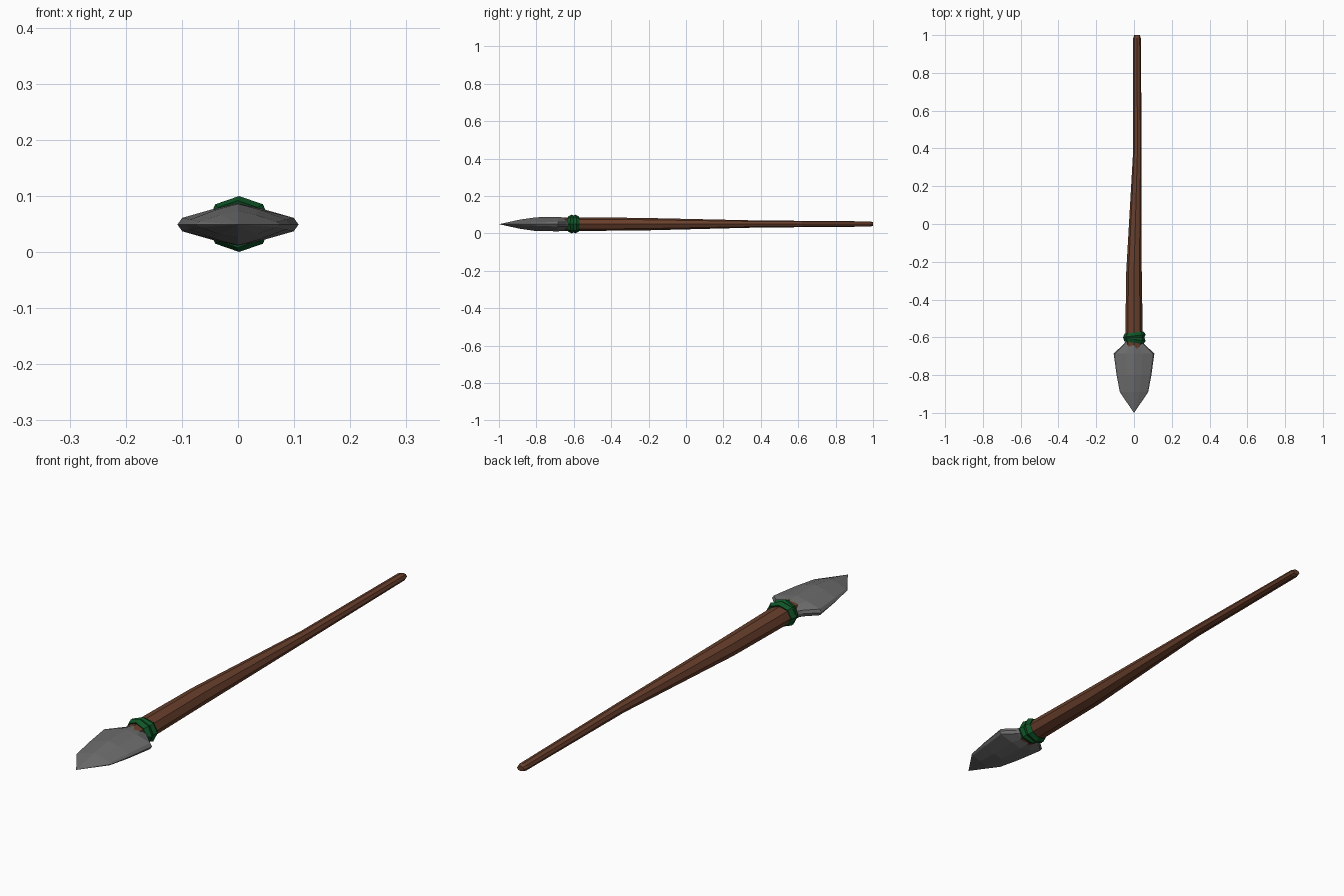
import bpy, bmesh, math

if "Cube" in bpy.data.objects:
    bpy.data.objects.remove(bpy.data.objects["Cube"])

def material(name, color):
    m = bpy.data.materials.new(name)
    m.diffuse_color = (*color, 1)
    m.use_nodes = True
    m.node_tree.nodes["Principled BSDF"].inputs["Base Color"].default_value = m.diffuse_color
    return m

def loft(name, rings, mat=None):
    """Skin a list of closed rings, each a list of (x, y, z), and cap both ends."""
    bm = bmesh.new()
    vs = [[bm.verts.new(p) for p in ring] for ring in rings]
    n = len(vs[0])
    for a, b in zip(vs, vs[1:]):
        for i in range(n):
            j = (i + 1) % n
            bm.faces.new((a[i], a[j], b[j], b[i]))
    bm.faces.new(vs[0])
    bm.faces.new(vs[-1])
    bmesh.ops.remove_doubles(bm, verts=bm.verts, dist=0.0002)
    bmesh.ops.recalc_face_normals(bm, faces=bm.faces)
    me = bpy.data.meshes.new(name)
    bm.to_mesh(me)
    bm.free()
    ob = bpy.data.objects.new(name, me)
    bpy.context.collection.objects.link(ob)
    if mat:
        me.materials.append(mat)
    return ob

brown = material("wood", (0.14, 0.05, 0.025))
green = material("binding_green", (0.005, 0.09, 0.02))
grey = material("stone", (0.15, 0.15, 0.15))

# Shaft: eight-sided, slightly bent taper (y, centre x, centre z, half width, half height)
shaft = [(-0.66, 0.0, 0.049, 0.044, 0.036), (-0.57, 0.0, 0.049, 0.046, 0.036),
         (-0.25, 0.0, 0.049, 0.041, 0.034), (0.38, 0.018, 0.05, 0.023, 0.019),
         (0.985, 0.016, 0.05, 0.020, 0.014), (1.0, 0.016, 0.05, 0.015, 0.010)]
loft("shaft", [[(cx + w * math.cos(i * math.pi / 4), y, cz + h * math.sin(i * math.pi / 4))
                for i in range(8)] for y, cx, cz, w, h in shaft], brown)

# Spear head: ridged section with a narrow rim (y, half width, half height, rim height)
head = [(-0.605, 0.032, 0.026, 0.010), (-0.64, 0.058, 0.036, 0.012),
        (-0.685, 0.108, 0.038, 0.012), (-0.80, 0.092, 0.037, 0.009),
        (-0.89, 0.075, 0.024, 0.005), (-1.0, 0.0, 0.0, 0.0)]
rings = []
for y, w, h, r in head:
    half = [(w, 0), (w * 0.92, r), (w * 0.42, h * 0.72), (0, h)]
    top = half + [(-x, z) for x, z in half[-2::-1]]
    ring = top + [(x, -z) for x, z in top[-2:0:-1]]
    rings.append([(x, y, 0.049 + z) for x, z in ring])
loft("spear_head", rings, grey)

# Binding: two crossed low-poly cord loops
for k, (y, tilt) in enumerate([(-0.592, 0.12), (-0.611, -0.14)]):
    bpy.ops.mesh.primitive_torus_add(major_segments=8, minor_segments=5,
                                     major_radius=0.046, minor_radius=0.014,
                                     location=(0.002, y, 0.050),
                                     rotation=(math.pi / 2, 0, tilt))
    ob = bpy.context.object
    ob.name = f"binding_loop_{k + 1}"
    ob.scale = (1.0, 0.83, 1.35)
    ob.data.materials.append(green)
